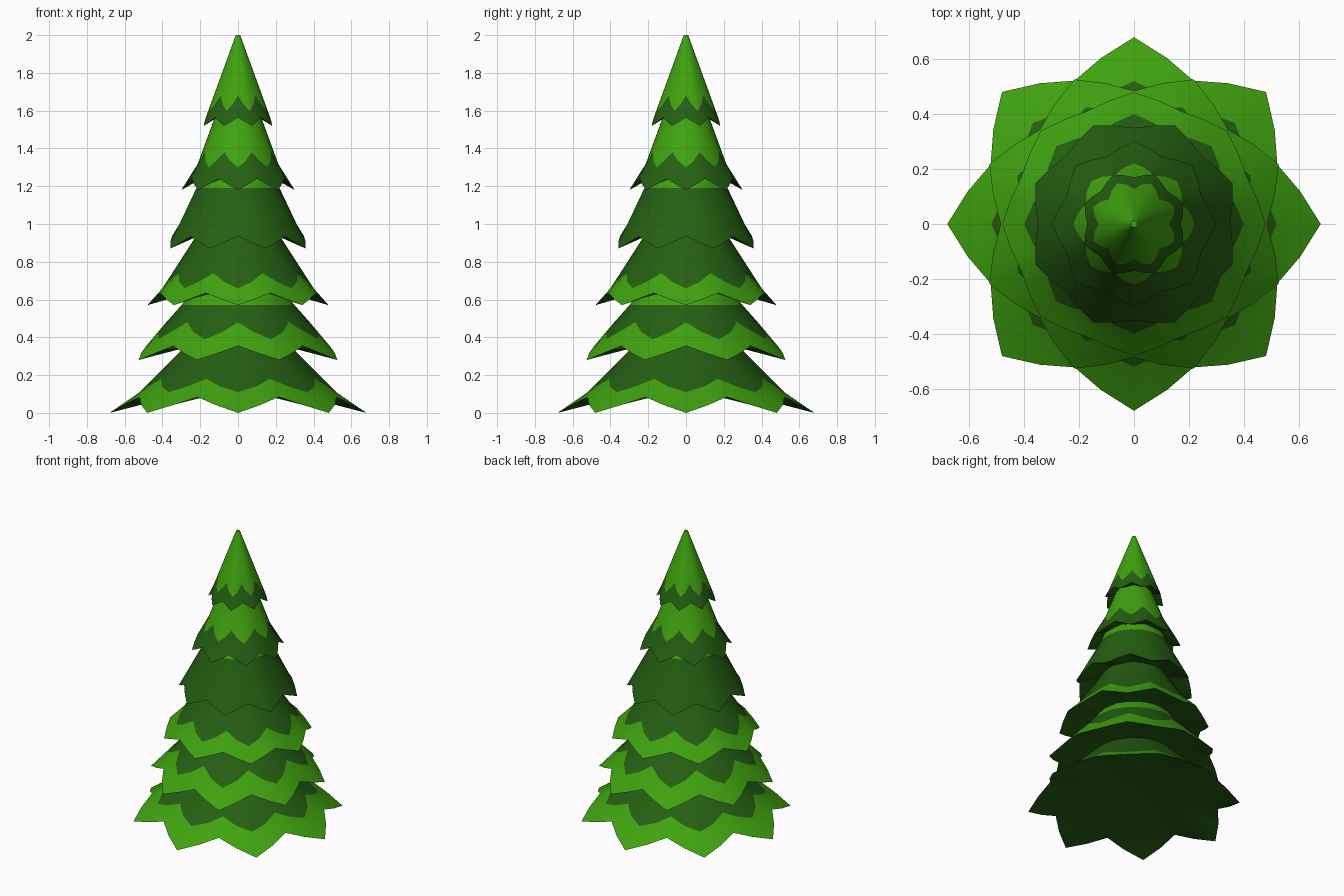
import bpy, bmesh, math

cube = bpy.data.objects.get("Cube")
if cube:
    bpy.data.objects.remove(cube, do_unlink=True)


def make_material(name, rgb):
    mat = bpy.data.materials.new(name)
    mat.use_nodes = True
    mat.diffuse_color = (*rgb, 1)
    mat.node_tree.nodes["Principled BSDF"].inputs["Base Color"].default_value = (*rgb, 1)
    return mat


MATS = [make_material("light green", (0.051, 0.365, 0.005)),
        make_material("dark green", (0.018, 0.115, 0.006))]
LIGHT, DARK = 0, 1
POINTS = 8
SEGMENTS = POINTS * 4


def ring(bm, tip, valley, half_turn, rounded=False):
    """Ring of vertices swinging between a tip and a valley (radius, height)."""
    verts = []
    for i in range(SEGMENTS):
        step = (i + 2 * half_turn) % 4
        t = min(step, 4 - step) / 2
        if rounded:
            t = t ** 1.25
        r = tip[0] + (valley[0] - tip[0]) * t
        # straight chord between tip and valley
        if not rounded and t == 0.5:
            r *= 0.99
        z = tip[1] + (valley[1] - tip[1]) * t
        a = math.tau * i / SEGMENTS
        verts.append(bm.verts.new((r * math.cos(a), r * math.sin(a), z)))
    return verts


def band(bm, upper, lower, colour):
    for i in range(SEGMENTS):
        j = (i + 1) % SEGMENTS
        face = bm.faces.new((upper[i], lower[i], lower[j], upper[j]))
        face.material_index = colour


def branch_tier(name, half_turn, tops, low, high, tip, valley, under, colours):
    """Skirt: round top rings, wavy colour border, pointed hem, hollow underside."""
    bm = bmesh.new()
    rings = [ring(bm, p, p, half_turn) for p in tops]
    rings.append(ring(bm, low, high, half_turn, True))
    rings.append(ring(bm, tip, valley, half_turn))
    rings.append(ring(bm, under, under, half_turn))
    for upper, lower, colour in zip(rings, rings[1:], colours + [DARK]):
        band(bm, upper, lower, colour)
    bm.faces.new(rings[0]).material_index = colours[0]
    bm.faces.new(rings[-1][::-1]).material_index = DARK
    bmesh.ops.recalc_face_normals(bm, faces=bm.faces[:])
    mesh = bpy.data.meshes.new(name)
    bm.to_mesh(mesh)
    bm.free()
    for mat in MATS:
        mesh.materials.append(mat)
    obj = bpy.data.objects.new(name, mesh)
    bpy.context.collection.objects.link(obj)
    bpy.ops.object.select_all(action="DESELECT")
    obj.select_set(True)
    bpy.context.view_layer.objects.active = obj
    bpy.ops.object.shade_smooth_by_angle(angle=math.radians(30))


# Lower skirts: dark with light hems
branch_tier("bottom_branches", 0, [(0.26, 0.37)], (0.52, 0.11), (0.44, 0.18),
            (0.68, 0.0), (0.565, 0.085), (0.3, 0.1), [DARK, LIGHT])
branch_tier("second_branches", 1, [(0.24, 0.65), (0.3, 0.57)], (0.46, 0.39), (0.38, 0.48),
            (0.57, 0.28), (0.485, 0.355), (0.27, 0.36), [LIGHT, DARK, LIGHT])
branch_tier("third_branches", 0, [(0.2, 0.97)], (0.4, 0.66), (0.34, 0.74),
            (0.48, 0.57), (0.445, 0.635), (0.23, 0.645), [DARK, LIGHT])

# Middle skirt: dark all over, light where it meets the skirt above
branch_tier("fourth_branches", 1, [(0.19, 1.27), (0.22, 1.19)], (0.34, 0.96), (0.31, 1.0),
            (0.388, 0.87), (0.35, 0.935), (0.19, 0.96), [LIGHT, DARK, DARK])

# Upper skirts: light with dark hems
branch_tier("fifth_branches", 0, [(0.11, 1.6)], (0.22, 1.3), (0.19, 1.38),
            (0.3, 1.18), (0.265, 1.24), (0.18, 1.25), [LIGHT, DARK])
branch_tier("tree_top", 1, [(0.012, 2.0)], (0.16, 1.6), (0.128, 1.68),
            (0.195, 1.52), (0.17, 1.565), (0.1, 1.58), [LIGHT, DARK])
